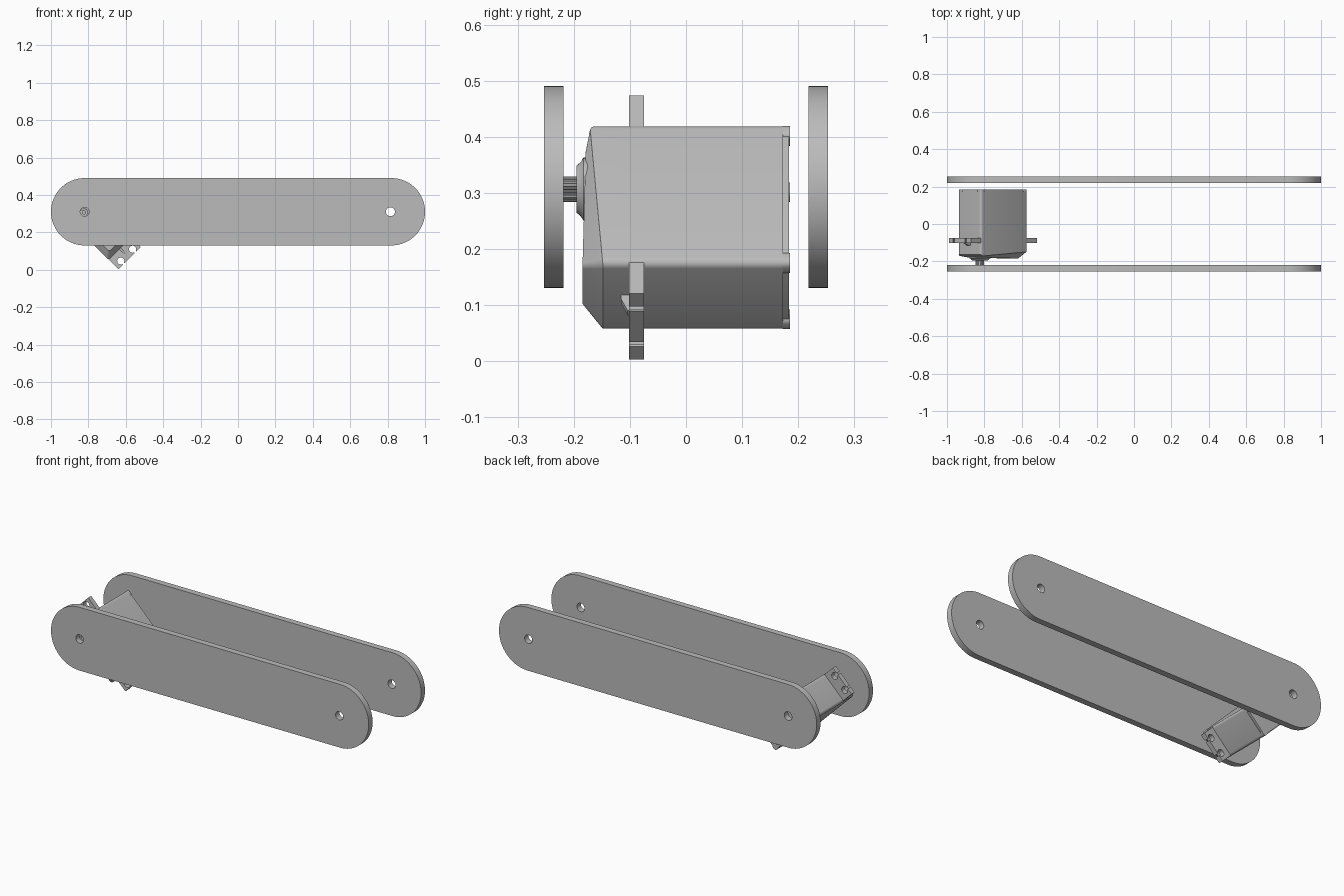
import bpy, bmesh
from math import cos, sin, pi, radians
from mathutils import Matrix, Vector

cube = bpy.data.objects.get("Cube")
if cube:
    bpy.data.objects.remove(cube)

grey = bpy.data.materials.new("plain grey")
grey.use_nodes = True
grey.diffuse_color = (0.5, 0.5, 0.5, 1)
grey.node_tree.nodes["Principled BSDF"].inputs["Base Color"].default_value = (0.5, 0.5, 0.5, 1)

# Local frames: z points to the front; the servo's length is tilted 45 degrees
s = 0.5 ** 0.5
SERVO = Matrix(((s, s, 0, -0.755), (0, 0, -1, 0), (-s, s, 0, 0.238), (0, 0, 0, 1)))
LINK = Matrix(((1, 0, 0, 0), (0, 0, -1, 0), (0, 1, 0, 0.31), (0, 0, 0, 1)))
parts = []


def finish(name, bm, frame):
    bmesh.ops.recalc_face_normals(bm, faces=bm.faces)
    mesh = bpy.data.meshes.new(name)
    bm.to_mesh(mesh)
    bm.free()
    mesh.materials.append(grey)
    ob = bpy.data.objects.new(name, mesh)
    ob.matrix_world = frame
    bpy.context.collection.objects.link(ob)
    parts.append(ob)
    return ob


def arc(cx, cy, r, a0, a1, n):
    angles = [radians(a0 + (a1 - a0) * i / n) for i in range(n + 1)]
    return [(cx + r * cos(a), cy + r * sin(a)) for a in angles]


def circle(cx, cy, r, n=32):
    return arc(cx, cy, r, 0, 360, n)[:-1]


def rounded_rect(hx, hy, r, cx=0, cy=0):
    pts = []
    for i, (sx, sy) in enumerate(((1, 1), (-1, 1), (-1, -1), (1, -1))):
        pts += arc(cx + sx * (hx - r), cy + sy * (hy - r), r, 90 * i, 90 * i + 90, 6)
    return pts


def prism(name, loops, z0, z1, frame):
    """Extrude an outline, with any further loops as holes."""
    bm = bmesh.new()
    for loop in loops:
        vs = [bm.verts.new((x, y, z0)) for x, y in loop]
        for a, b in zip(vs, vs[1:] + vs[:1]):
            bm.edges.new((a, b))
    bmesh.ops.triangle_fill(bm, edges=bm.edges[:], use_beauty=True, normal=(0, 0, 1))
    geom = bmesh.ops.extrude_face_region(bm, geom=bm.faces[:])["geom"]
    top = [v for v in geom if isinstance(v, bmesh.types.BMVert)]
    bmesh.ops.translate(bm, verts=top, vec=(0, 0, z1 - z0))
    return finish(name, bm, frame)


def loft(name, rings, frame):
    """Skin closed rings of 3D points and cap both ends."""
    bm = bmesh.new()
    rows = [[bm.verts.new(p) for p in ring] for ring in rings]
    n = len(rows[0])
    for a, b in zip(rows, rows[1:]):
        for i in range(n):
            j = (i + 1) % n
            bm.faces.new((a[i], a[j], b[j], b[i]))
    bm.faces.new(rows[0])
    bm.faces.new(rows[-1])
    return finish(name, bm, frame)


def at(loop, z):
    return [(x, y, z) for x, y in loop]


# Two long link plates with rounded ends and a hole at each end
plate = arc(0.82, 0, 0.18, -90, 90, 48) + arc(-0.82, 0, 0.18, 90, 270, 48)
holes = [circle(x, 0, 0.024) for x in (-0.82, 0.815)]
prism("front_link_plate", [plate] + holes, 0.218, 0.253, LINK)
prism("back_link_plate", [plate] + holes, -0.253, -0.218, LINK)

# Servo case with a sloping, chamfered front
HL, HW = 0.176, 0.087
case = rounded_rect(HL, HW, 0.014)


def slope(x):
    return min(0.178 - (x + 0.15) * 0.092, 0.178 + (x + 0.15) * 0.6)


loft("servo_case", [
    at(case, -0.173),
    at(case, 0.1),
    [(x, y, slope(x)) for x, y in case],
    [(x, y, 0.1815 + 0.02 * x) for x, y in rounded_rect(HL - 0.03, HW - 0.035, 0.01)],
], SERVO)

# Back lid, inset between four corner posts
prism("servo_lid", [rounded_rect(HL - 0.004, HW - 0.004, 0.012)], -0.184, -0.172, SERVO)
for sx in (-1, 1):
    for sy in (-1, 1):
        post = rounded_rect(0.016, 0.016, 0.012, sx * (HL - 0.016), sy * (HW - 0.016))
        prism("servo_lid_corner", [post], -0.185, -0.172, SERVO)

# Mounting ears with open keyhole slots and a stiffening rib
EW, EL = 0.0835, 0.249
for side in (-1, 1):
    ear = [(0.16, -EW), (EL, -EW)]
    for y in (-0.0445, 0.0445):
        key = arc(0.226, y, 0.019, -17, -343, 24)
        ear += [(EL, key[0][1])] + key + [(EL, key[-1][1])]
    ear += [(EL, EW), (0.16, EW)]
    ear = [(side * x, y) for x, y in ear]
    prism("mounting_ear", [ear], 0.075, 0.102, SERVO)
    rib = [(0.17, 0.1), (0.215, 0.1), (0.215, 0.104), (0.185, 0.116), (0.17, 0.116)]
    loft("ear_rib", [[(side * x, y, z) for x, z in rib] for y in (-0.006, 0.006)], SERVO)

# Output boss and splined shaft with a screw hole
SX = -0.097
boss = [(0.056, 0.165), (0.056, 0.183), (0.049, 0.187), (0.042, 0.195)]
loft("output_boss", [at(circle(SX, 0, r, 40), z) for r, z in boss], SERVO)
teeth = []
for i in range(96):
    r = 0.0225 if i % 4 < 2 else 0.0205
    a = 2 * pi * i / 96
    teeth.append((SX + r * cos(a), r * sin(a)))
prism("splined_shaft", [teeth, circle(SX, 0, 0.009, 24)], 0.19, 0.222, SERVO)

# Smooth rounded surfaces while keeping edges crisp
bpy.ops.object.select_all(action="DESELECT")
for ob in parts:
    ob.select_set(True)
bpy.context.view_layer.objects.active = parts[0]
bpy.ops.object.shade_smooth_by_angle(angle=radians(30))
